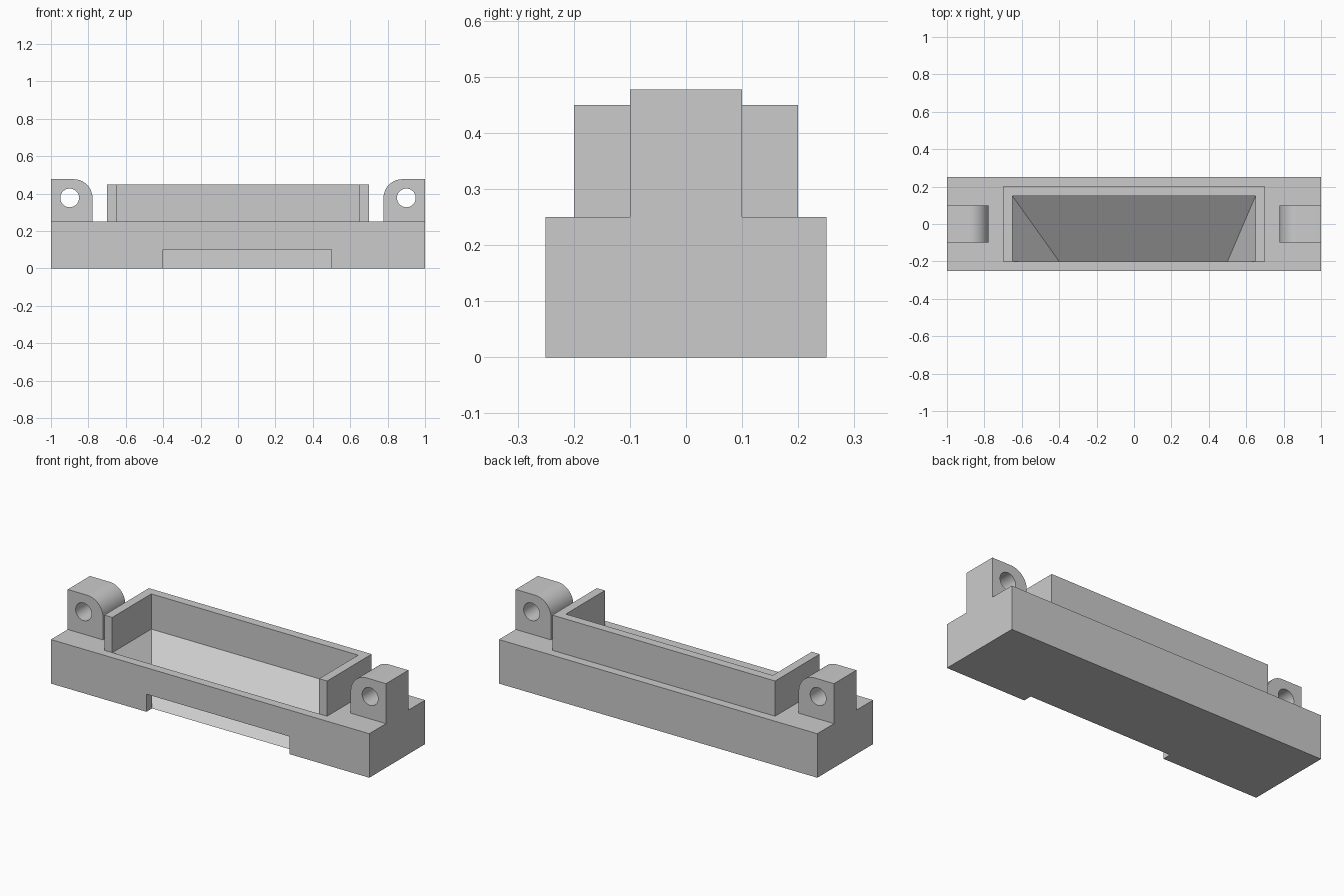
import bpy, bmesh, math
from mathutils import Vector

if "Cube" in bpy.data.objects:
    bpy.data.objects.remove(bpy.data.objects["Cube"], do_unlink=True)

grey = bpy.data.materials.new("plain_grey")
grey.use_nodes = True
colour = (0.6, 0.6, 0.6, 1)
grey.diffuse_color = colour
grey.node_tree.nodes["Principled BSDF"].inputs["Base Color"].default_value = colour


def finish(name, bm):
    """Turn a bmesh into a named, coloured object."""
    bmesh.ops.recalc_face_normals(bm, faces=bm.faces[:])
    mesh = bpy.data.meshes.new(name)
    bm.to_mesh(mesh)
    bm.free()
    mesh.materials.append(grey)
    obj = bpy.data.objects.new(name, mesh)
    bpy.context.collection.objects.link(obj)
    return obj


def extrude(bm, faces, offset):
    result = bmesh.ops.extrude_face_region(bm, geom=faces)
    moved = [v for v in result["geom"] if isinstance(v, bmesh.types.BMVert)]
    bmesh.ops.translate(bm, verts=moved, vec=Vector(offset))


# Main block: sloping hopper that empties through a slot under the front wall
TOP, SLOT = 0.25, 0.1
FRONT, INNER, RAMP_BACK, BACK = -0.25, -0.2, 0.15, 0.25
SLOT_R, SLOT_L, MOUTH = -0.4, 0.5, 0.65

points = {
    # outside front wall, with the slot
    "A": (-1, FRONT, 0), "B": (SLOT_R, FRONT, 0), "C": (SLOT_R, FRONT, SLOT),
    "D": (SLOT_L, FRONT, SLOT), "E": (SLOT_L, FRONT, 0), "F": (1, FRONT, 0),
    "G": (1, FRONT, TOP), "H": (-1, FRONT, TOP),
    # outside back wall
    "I": (-1, BACK, 0), "J": (1, BACK, 0), "K": (1, BACK, TOP), "L": (-1, BACK, TOP),
    # inside of the front wall
    "P": (SLOT_R, INNER, 0), "Q": (SLOT_L, INNER, 0),
    "R": (MOUTH, INNER, TOP), "S": (-MOUTH, INNER, TOP),
    "c": (SLOT_R, INNER, SLOT), "d": (SLOT_L, INNER, SLOT),
    # upper edge of the ramp
    "T": (-MOUTH, RAMP_BACK, TOP), "U": (MOUTH, RAMP_BACK, TOP),
}
outside = "ABCDEFGH IJKL AILH FJKG ABPQEFJI"
slot = "BCcP EDdQ CDdc"
hopper = "SPcdQR TUQP STP RQU"
rim = "HGRS GKUR KLTU LHST"

bm = bmesh.new()
verts = {key: bm.verts.new(co) for key, co in points.items()}
for loop in " ".join((outside, slot, hopper, rim)).split():
    bm.faces.new([verts[key] for key in loop])
finish("hopper_block", bm)

# Upright three-sided frame around the hopper, open at the front
WALL, FRAME_TOP = 0.05, 0.45
outer, back = MOUTH + WALL, RAMP_BACK + WALL
plan = [(-outer, INNER), (-outer, back), (outer, back), (outer, INNER),
        (MOUTH, INNER), (MOUTH, RAMP_BACK), (-MOUTH, RAMP_BACK), (-MOUTH, INNER)]
bm = bmesh.new()
face = bm.faces.new([bm.verts.new((x, y, TOP)) for x, y in plan])
extrude(bm, [face], (0, 0, FRAME_TOP - TOP))
finish("hopper_frame", bm)


# Hinge lugs: one rounded shoulder and a through hole
def lug(name, side):
    radius, cx, cz, half = 0.1, 0.878, 0.377, 0.1
    hole_x, hole_r = 0.9, 0.05
    outline = [(1, TOP), (1, cz + radius)]
    for i in range(17):
        a = math.pi / 2 * (1 + i / 16)
        outline.append((cx + radius * math.cos(a), cz + radius * math.sin(a)))
    outline.append((cx - radius, TOP))
    ring = [math.tau * i / 48 for i in range(48)]
    hole = [(hole_x + hole_r * math.cos(a), cz + hole_r * math.sin(a)) for a in ring]
    bm = bmesh.new()
    for loop in (outline, hole):
        vs = [bm.verts.new((side * x, -half, z)) for x, z in loop]
        for i, v in enumerate(vs):
            bm.edges.new((vs[i - 1], v))
    bmesh.ops.triangle_fill(bm, use_beauty=True, edges=bm.edges[:])
    extrude(bm, bm.faces[:], (0, 2 * half, 0))
    obj = finish(name, bm)
    bpy.ops.object.select_all(action="DESELECT")
    obj.select_set(True)
    bpy.context.view_layer.objects.active = obj
    bpy.ops.object.shade_smooth_by_angle(angle=math.radians(30))


lug("left_lug", 1)
lug("right_lug", -1)
